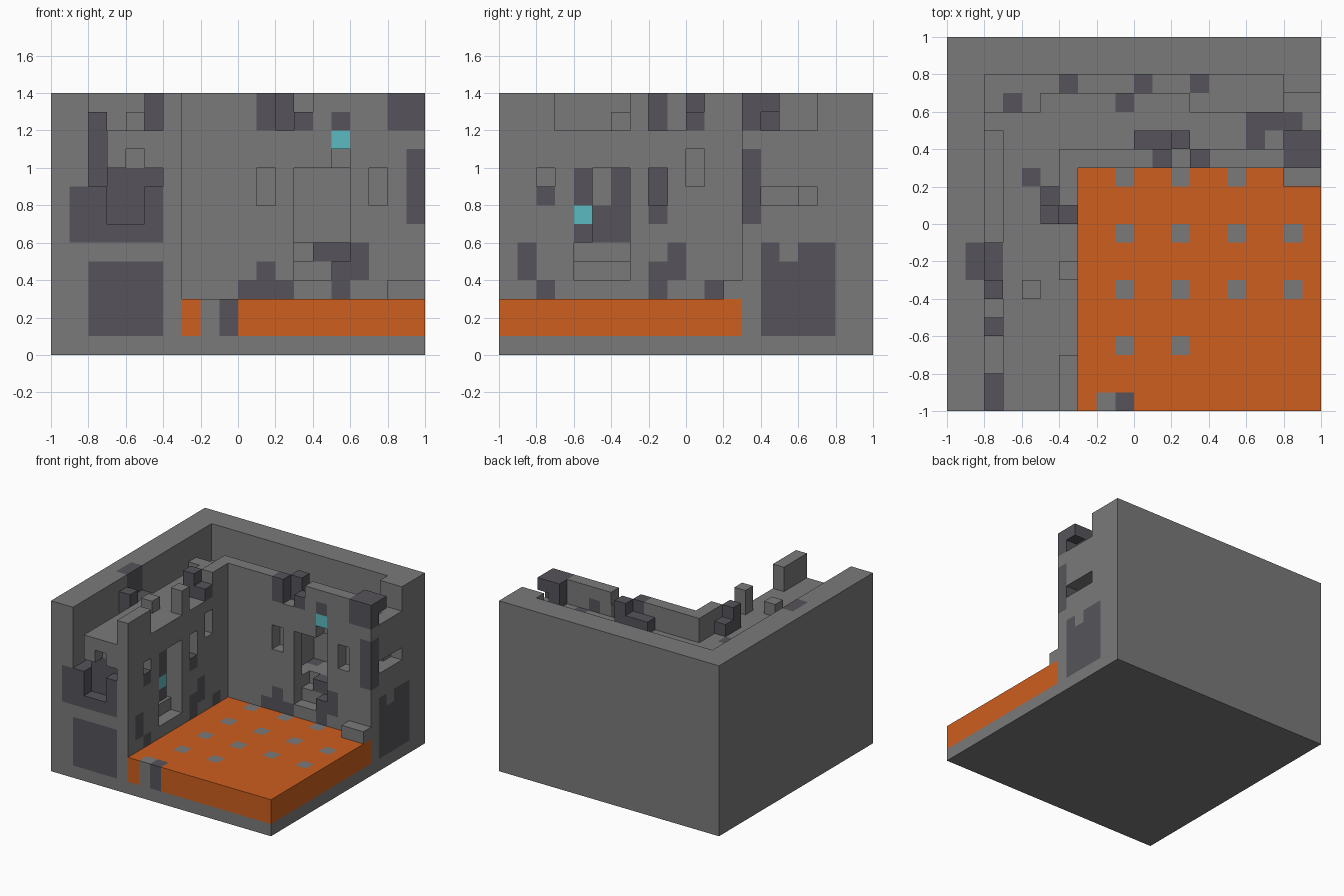
import bpy
import bmesh
from mathutils import Vector

default_cube = bpy.data.objects.get("Cube")
if default_cube:
    bpy.data.objects.remove(default_cube)

UNIT = 0.1
WIDE, TALL = 20, 14
ALL = (0, WIDE)


def make_material(name, red, green, blue):
    material = bpy.data.materials.new(name)
    material.use_nodes = True
    colour = (red, green, blue, 1)
    material.diffuse_color = colour
    material.node_tree.nodes["Principled BSDF"].inputs["Base Color"].default_value = colour
    return material


STONE, DARK, LAVA, TEAL = range(4)
materials = [
    make_material("grey stone", 0.195, 0.195, 0.195),
    make_material("dark stone", 0.092, 0.088, 0.103),
    make_material("orange lava", 0.61, 0.112, 0.014),
    make_material("teal crystal", 0.105, 0.5, 0.54),
]
cells = {}


def block_cells(*spans):
    """All grid cells of a block; a single number means one cell thick."""
    ranges = [range(*s) if isinstance(s, tuple) else range(s, s + 1) for s in spans]
    return [(x, y, z) for x in ranges[0] for y in ranges[1] for z in ranges[2]]


def fill(part, x, y, z, colour=STONE):
    for cell in block_cells(x, y, z):
        cells[cell] = (part, colour)


def carve(x, y, z):
    for cell in block_cells(x, y, z):
        cells.pop(cell, None)


def paint(x, y, z, colour=DARK):
    for cell in block_cells(x, y, z):
        if cell in cells:
            cells[cell] = (cells[cell][0], colour)


# Base slab and raised lava floor
fill("base_slab", ALL, ALL, 0)
fill("lava_floor", (7, WIDE), (0, 13), (1, 3), LAVA)
for row in (3, 6, 9, 12):
    for column in (9, 12, 15, 18):
        if row > 3 or column < 15:
            paint(column, row, 2, STONE)
paint(8, 0, (1, 3), STONE)
paint(9, 0, (1, 3))
fill("floor_step", (18, WIDE), 12, 3)

# Tall outer wall
fill("outer_wall", (0, 2), ALL, (1, TALL))
fill("outer_wall", ALL, (18, WIDE), (1, TALL))
fill("outer_wall", (18, WIDE), 17, (1, TALL))
paint(1, (7, 9), (12, TALL))

# Lower inner wall along the left and back, with its walkway
fill("inner_wall", (2, 7), (0, 18), (1, 12))
fill("inner_wall", (7, 18), (13, 18), (1, 12))
fill("inner_wall", (18, WIDE), (13, 17), (1, 12))

# Narrow broken trench beside the outer wall
carve(2, (0, 15), 11)
carve(2, (0, 6), (9, 11))
carve(2, (2, 4), 8)
carve(2, 5, 8)
for y in (0, 1, 4):
    paint(2, y, 8)
fill("trench_rubble", 2, 6, (9, 13), DARK)
fill("trench_rubble", 2, (7, 9), 11, DARK)

# Sunken and dark paving on the back walkway
carve((2, 18), 17, 11)
carve((2, 5), 16, 11)
carve((13, 18), 16, 11)
for x in (6, 10, 13):
    paint(x, 17, 10)
paint(3, 16, 10)
paint(9, 16, 11)
paint(4, 12, 11)
paint((16, 19), 15, 11)
paint(16, 14, 11)

# Parapet merlons
fill("left_merlon_front", 6, (0, 3), (12, TALL))
fill("left_merlon_middle", 6, 7, (12, TALL))
fill("corner_merlon", 6, (11, 14), (12, TALL))
fill("corner_merlon", (7, 11), 13, (12, TALL))
fill("back_merlon", (14, 18), 13, (12, TALL))
fill("end_merlon", (18, WIDE), (13, 15), (12, TALL), DARK)
carve(19, 14, 12)
paint(15, 13, 12)

# Dark rubble standing on the walkway
fill("left_rubble", 6, 10, 12, DARK)
fill("left_rubble", 5, 10, (12, TALL), DARK)
fill("left_rubble", 5, 11, 12, DARK)
fill("back_rubble", 11, 13, (12, TALL), DARK)
fill("back_rubble", 13, 13, 12, DARK)
fill("back_rubble", (10, 13), 14, 12, DARK)
fill("back_rubble", 12, 14, 13, DARK)
fill("walkway_stone", 4, 6, 12)

# Broken opening in the front end of the left wall
carve((2, 6), 0, 9)
carve((3, 5), 0, (7, 9))
carve(4, 0, 10)
paint((3, 6), 1, (7, 10))
paint((1, 6), 0, (6, 9))
paint((2, 6), 0, (1, 5))

# Alcove in the left wall with stepped sill and crystal
carve((5, 7), (5, 7), (6, 10))
carve(6, (4, 7), 4)
carve((5, 7), (4, 7), 5)
paint(4, (5, 7), (6, 8))
paint(4, 6, (8, 10))
paint(6, 4, (6, 10))
paint(6, 4, 7, TEAL)

# Deep alcove in the back wall with stepped sill and crystal
carve((13, 16), 13, (6, 10))
carve((12, 16), (14, 17), (6, 10))
paint(12, 16, 5)
carve(15, 13, 10)
carve((13, 16), 13, 5)
carve(13, 14, 5)
carve((13, 15), 13, 4)
paint((14, 16), 14, 5)
paint(15, 13, (3, 5))
paint(16, 13, (4, 6))
paint(15, 13, 11, TEAL)

# Small windows
for y in (2, 8):
    carve(6, y, (8, 10))
carve(6, 10, (9, 11))
fill("inner_wall", 6, 2, 8, DARK)
paint(5, 8, (7, 10))
paint(6, 8, 7)
for x in (11, 17):
    carve(x, 13, (8, 10))

# Opening and dark patches on the right end of the back wall
carve((18, WIDE), (14, 16), 8)
carve(19, 16, 8)
paint(19, (14, 18), (1, 5))
paint(19, 14, 5)
paint(19, (16, 18), 5)
paint(19, 13, (7, 11))

# Dark patches low on the inner faces
paint((10, 13), 13, 3)
paint(11, 13, 4)
paint(6, 1, (4, 6))
paint(6, 2, 3)
paint(6, 8, (3, 5))
paint(6, 9, (4, 6))
paint(6, 11, 3)

# Directions with the four corners of each cell side
SIDES = {
    (1, 0, 0): "100 110 111 101",
    (-1, 0, 0): "000 001 011 010",
    (0, 1, 0): "010 011 111 110",
    (0, -1, 0): "000 100 101 001",
    (0, 0, 1): "001 101 111 011",
    (0, 0, -1): "000 010 110 100",
}
SHIFT = Vector((WIDE / 2, WIDE / 2, 0))


def build_part(part):
    """Skin the open sides of one part's cells, coloured cell by cell."""
    bm = bmesh.new()
    for cell, (owner, colour) in cells.items():
        if owner != part:
            continue
        for direction, corners in SIDES.items():
            if tuple(a + b for a, b in zip(cell, direction)) in cells:
                continue
            points = [Vector(cell) + Vector([int(c) for c in corner]) - SHIFT
                      for corner in corners.split()]
            face = bm.faces.new([bm.verts.new(p * UNIT) for p in points])
            face.material_index = colour
    bmesh.ops.remove_doubles(bm, verts=bm.verts, dist=UNIT / 100)
    mesh = bpy.data.meshes.new(part)
    bm.to_mesh(mesh)
    bm.free()
    for material in materials:
        mesh.materials.append(material)
    bpy.context.collection.objects.link(bpy.data.objects.new(part, mesh))


for part_name in sorted({owner for owner, colour in cells.values()}):
    build_part(part_name)
